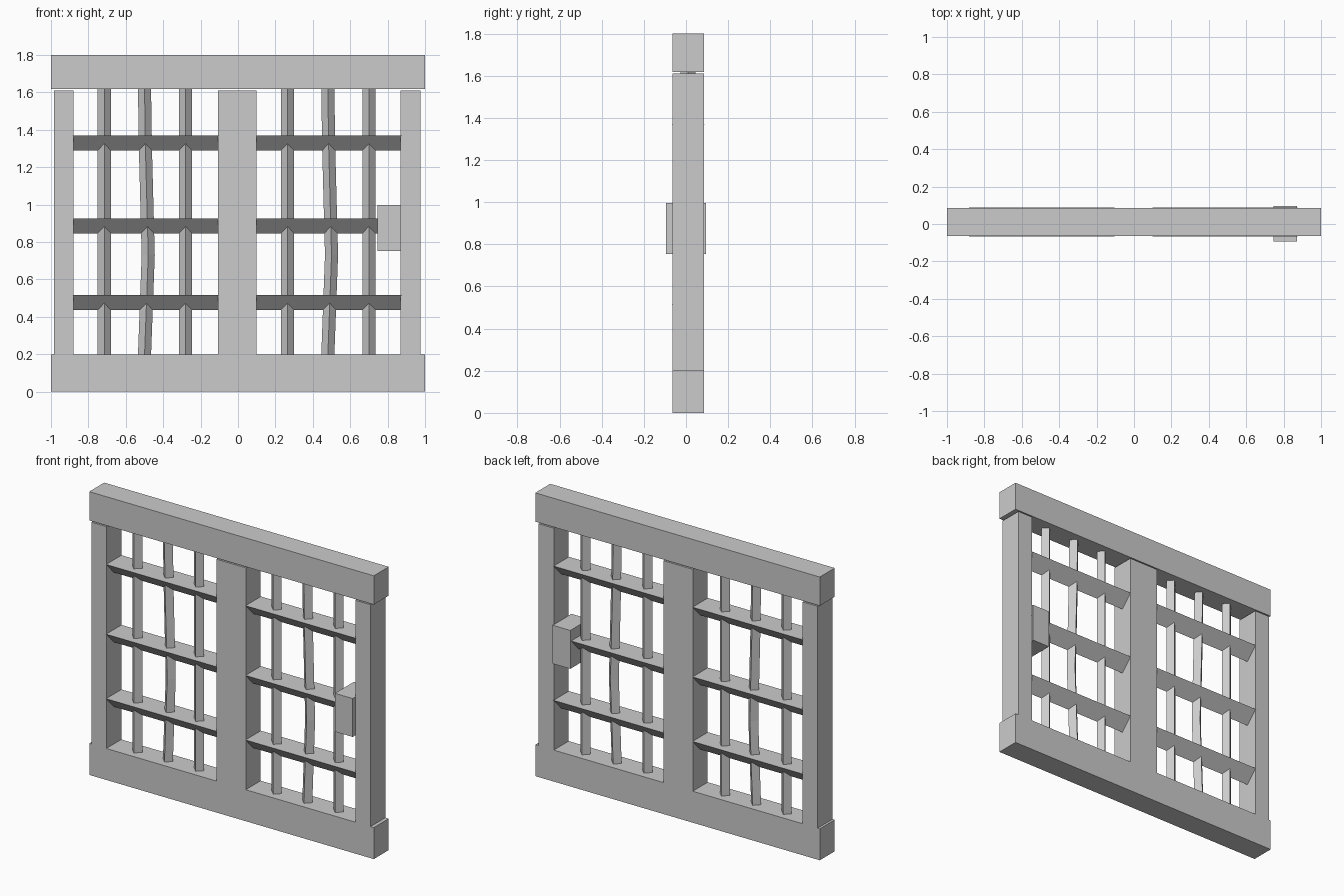
import bpy

if "Cube" in bpy.data.objects:
    bpy.data.objects.remove(bpy.data.objects["Cube"])

Y0, Y1 = -0.065, 0.085      # depth of the timber frame
YC = (Y0 + Y1) / 2
SHIFT = 0.98                # right panel repeats the left one


def mesh(name, verts, faces):
    me = bpy.data.meshes.new(name)
    me.from_pydata(verts, [], faces)
    ob = bpy.data.objects.new(name, me)
    bpy.context.collection.objects.link(ob)
    return ob


def loft(name, rings):
    """Skin a list of equal-sized rings and cap both ends."""
    n = len(rings[0])
    verts = [p for r in rings for p in r]
    faces = [(i * n + k, i * n + (k + 1) % n, (i + 1) * n + (k + 1) % n, (i + 1) * n + k)
             for i in range(len(rings) - 1) for k in range(n)]
    faces += [tuple(reversed(range(n))), tuple(range(len(verts) - n, len(verts)))]
    return mesh(name, verts, faces)


def box(name, x0, x1, z0, z1, y0=Y0, y1=Y1):
    return loft(name, [[(x0, y0, z), (x1, y0, z), (x1, y1, z), (x0, y1, z)] for z in (z0, z1)])


def upright(name, path, r=0.035):
    """Square bar turned 45 degrees, following (x, z) points."""
    return loft(name, [[(x - r, YC, z), (x, YC - r, z), (x + r, YC, z), (x, YC + r, z)]
                       for x, z in path])


def crossbar(name, x0, x1, ztop):
    """Three-sided bar with a flat top and its point downwards."""
    return loft(name, [[(x, Y0 - 0.002, ztop), (x, YC, ztop - 0.08), (x, Y1 + 0.002, ztop)]
                       for x in (x0, x1)][::-1])


# timber frame
box("bottom_beam", -1.0, 1.0, 0.0, 0.2)
box("top_beam", -1.0, 1.0, 1.617, 1.8)
box("left_post", -0.985, -0.88, 0.2, 1.61)
box("middle_post", -0.107, 0.1, 0.2, 1.61)
box("right_post", 0.87, 0.977, 0.2, 1.61)

# barred panels
for side, dx in (("left", 0.0), ("right", SHIFT)):
    for x in (-0.715, -0.28):
        upright(side + "_upright_bar", [(x + dx, 0.19), (x + dx, 1.63)])
    upright(side + "_bent_bar", [(x + dx, z) for x, z in
            ((-0.5, 0.19), (-0.48, 0.73), (-0.495, 1.3), (-0.5, 1.63))])
    for z in (0.517, 0.927, 1.37):
        crossbar(side + "_crossbar", -0.882 + dx, -0.105 + dx, z)

# lock
box("lock_box", 0.747, 0.872, 0.753, 0.997, -0.094, 0.095)
